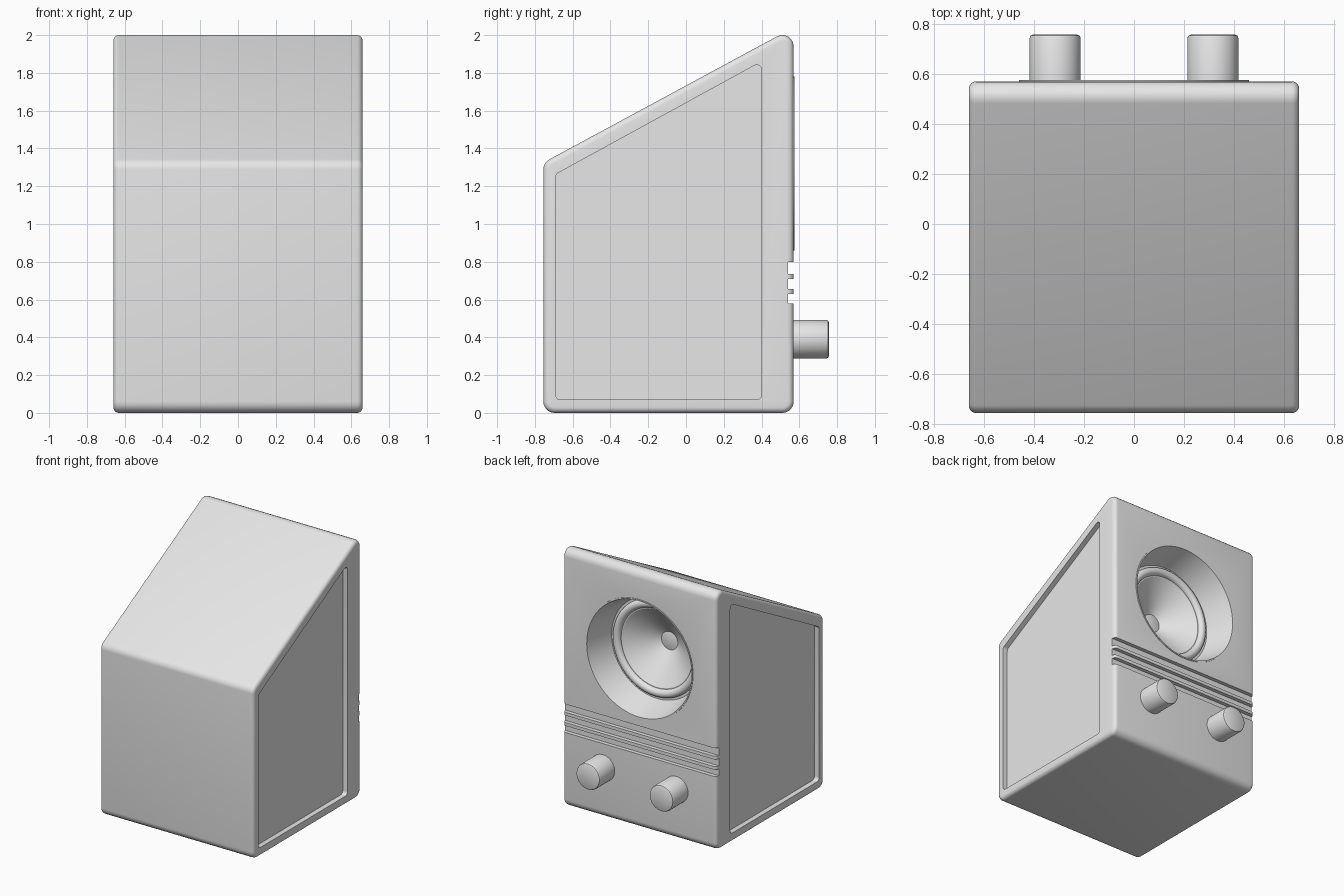
import bpy, bmesh, math
from mathutils import Vector

if "Cube" in bpy.data.objects:
    bpy.data.objects.remove(bpy.data.objects["Cube"])

grey = bpy.data.materials.new("light_grey")
grey.diffuse_color = (0.8, 0.8, 0.8, 1)
grey.use_nodes = True
grey.node_tree.nodes["Principled BSDF"].inputs["Base Color"].default_value = grey.diffuse_color


def loft(name, loops, closed=True):
    """Skin a row of equal-length point loops; closed adds both end caps."""
    bm = bmesh.new()
    rows = [[bm.verts.new(p) for p in loop] for loop in loops]
    n = len(rows[0])
    for a, b in zip(rows, rows[1:]):
        for j in range(n):
            k = (j + 1) % n
            bm.faces.new((a[j], b[j], b[k], a[k]))
    bm.faces.new(rows[-1][::-1])
    if closed:
        bm.faces.new(rows[0])
        bmesh.ops.recalc_face_normals(bm, faces=bm.faces)
    mesh = bpy.data.meshes.new(name)
    bm.to_mesh(mesh)
    bm.free()
    mesh.materials.append(grey)
    ob = bpy.data.objects.new(name, mesh)
    bpy.context.collection.objects.link(ob)
    return ob


def side_loop(points, x, radius, inset=0, steps=6):
    """Side-view polygon (y, z) at x with rounded corners, shrunk by inset."""
    loop = []
    for i, p in enumerate(points):
        p = Vector(p)
        d1 = (p - Vector(points[i - 1])).normalized()
        d2 = (Vector(points[(i + 1) % len(points)]) - p).normalized()
        n1, n2 = Vector((d1.y, -d1.x)), Vector((d2.y, -d2.x))
        centre = p - (n1 + n2) * radius / (1 + n1.dot(n2))
        start = math.atan2(n1.y, n1.x)
        turn = math.acos(max(-1, min(1, n1.dot(n2))))
        for s in range(steps + 1):
            a = start + turn * s / steps
            q = centre + Vector((math.cos(a), math.sin(a))) * (radius - inset)
            loop.append((x, q.x, q.y))
    return loop


def lathe(name, profile, x, z, closed=True, sides=96):
    """Spin (radius, y) pairs about an axis along y."""
    angles = [2 * math.pi * i / sides for i in range(sides)]
    return loft(name, [[(x + r * math.cos(a), y, z + r * math.sin(a)) for a in angles]
                       for r, y in profile], closed)


def smooth(ob):
    bpy.ops.object.select_all(action='DESELECT')
    ob.select_set(True)
    bpy.context.view_layer.objects.active = ob
    bpy.ops.object.shade_smooth_by_angle(angle=math.radians(30))


def cut(ob, cutter):
    mod = ob.modifiers.new("cut", 'BOOLEAN')
    mod.operation, mod.solver, mod.object = 'DIFFERENCE', 'EXACT', cutter
    bpy.context.view_layer.objects.active = ob
    bpy.ops.object.modifier_apply(modifier=mod.name)
    bpy.data.objects.remove(cutter)


# Cabinet with sloping top and rounded edges
body = [(-0.755, 0), (0.57, 0), (0.57, 2.041), (-0.755, 1.325)]
edge, steps = 0.03, 5
arc = [math.pi / 2 * i / steps for i in range(steps + 1)]
half = [(0.66 - edge + edge * math.sin(a), edge * (1 - math.cos(a))) for a in arc]
rings = [(-x, i) for x, i in reversed(half)] + half
cabinet = loft("cabinet", [side_loop(body, x, 0.06, i) for x, i in rings])

# Recessed side panels
panel = [(-0.69, 0.07), (0.40, 0.07), (0.40, 1.86), (-0.69, 1.263)]
for s in (-1, 1):
    cut(cabinet, loft("panel_cutter", [side_loop(panel, s * x, 0.025) for x in (0.62, 0.8)]))

# Grooves across the speaker face
for z0, z1 in ((0.578, 0.63), (0.655, 0.71), (0.735, 0.798)):
    cut(cabinet, loft("groove_cutter", [[(x, 0.54, z0), (x, 0.7, z0), (x, 0.7, z1), (x, 0.54, z1)]
                                        for x in (-0.8, 0.8)]))

# Speaker opening
cut(cabinet, lathe("opening_cutter", [(0.455, 0.165), (0.455, 0.7)], 0, 1.32))
smooth(cabinet)

# Speaker: thin lip, tapered wall, rounded surround, cone and dust cap
surround = [(0.34 + 0.032 * math.cos(a), 0.355 + 0.032 * math.sin(a))
            for a in [math.pi * i / 10 for i in range(11)]]
profile = ([(0.46, 0.569), (0.46, 0.575), (0.45, 0.575), (0.39, 0.355)] + surround
           + [(0.30, 0.355), (0.07, 0.20), (0.04, 0.206), (0.01, 0.208)])
smooth(lathe("speaker", profile, 0, 1.32, closed=False))

# Two knobs
for side, x in (("left", -0.315), ("right", 0.315)):
    smooth(lathe(side + "_knob", [(0.102, 0.565), (0.102, 0.742), (0.098, 0.752), (0.088, 0.757)],
                 x, 0.39, sides=48))
